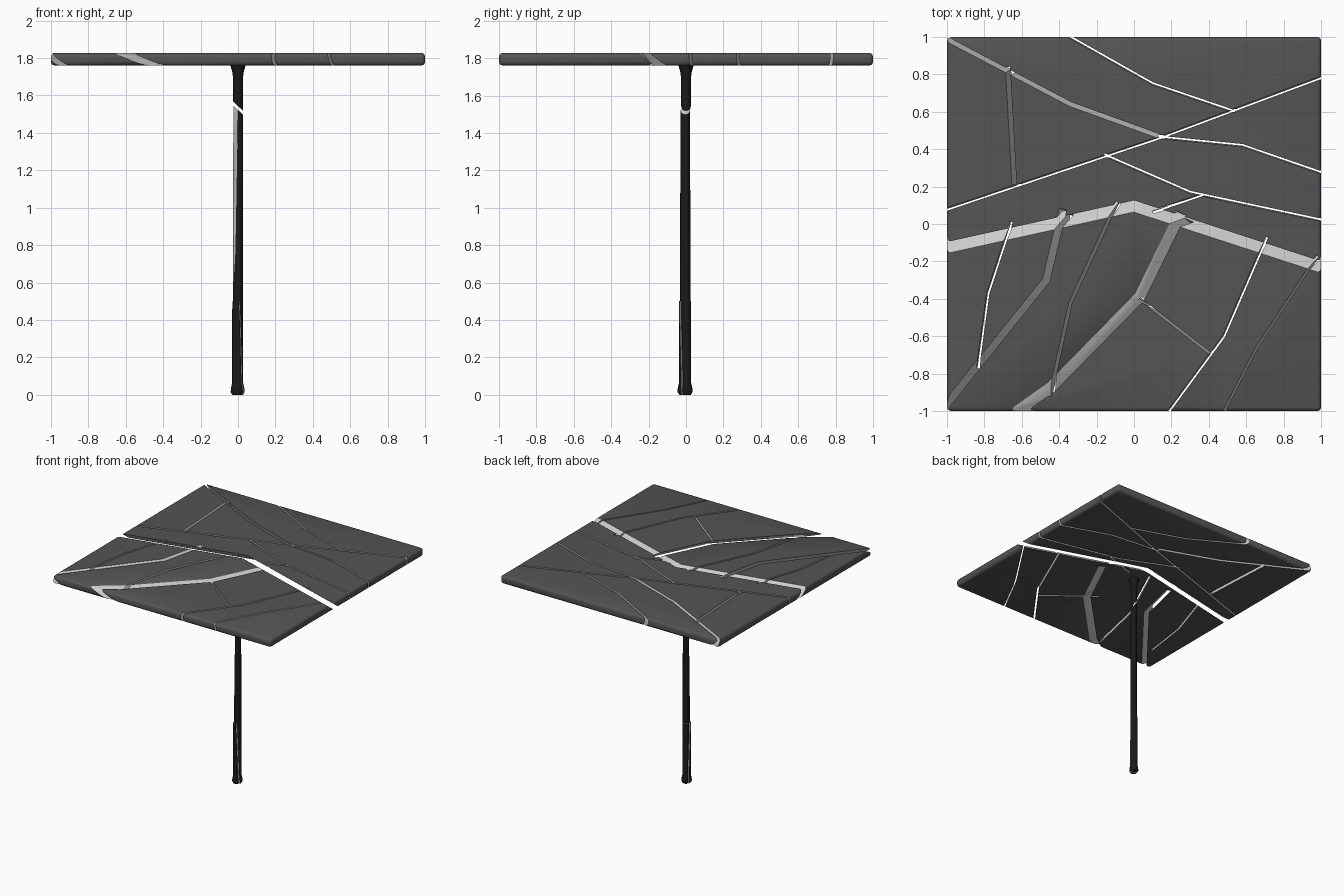
import bpy, bmesh, math
from mathutils import Vector

if "Cube" in bpy.data.objects:
    bpy.data.objects.remove(bpy.data.objects["Cube"])

Z0, Z1 = 1.76, 1.828          # underside and top of the slab


def material(name, v):
    m = bpy.data.materials.new(name)
    m.diffuse_color = (v, v, v, 1)
    m.use_nodes = True
    m.node_tree.nodes["Principled BSDF"].inputs["Base Color"].default_value = m.diffuse_color
    return m


dark = material("dark_surface", 0.09)
black = material("black_post", 0.01)
broken = material("broken_face", 0.6)


def add_object(name, bm, mats):
    bmesh.ops.recalc_face_normals(bm, faces=bm.faces)
    me = bpy.data.meshes.new(name)
    bm.to_mesh(me)
    bm.free()
    for m in mats:
        me.materials.append(m)
    ob = bpy.data.objects.new(name, me)
    bpy.context.collection.objects.link(ob)
    return ob


def smooth(ob):
    bpy.ops.object.select_all(action='DESELECT')
    ob.select_set(True)
    bpy.context.view_layer.objects.active = ob
    bpy.ops.object.shade_smooth_by_angle(angle=math.radians(35))


def skin(bm, rings):
    """Join closed rings of vertices into a capped tube."""
    for a, b in zip(rings, rings[1:]):
        for k in range(len(a)):
            j = (k + 1) % len(a)
            bm.faces.new((a[k], a[j], b[j], b[k]))
    bm.faces.new(rings[0][::-1])
    bm.faces.new(rings[-1])


# Slab: thin square with rounded edges
bm = bmesh.new()
bmesh.ops.create_cube(bm, size=1)
for v in bm.verts:
    v.co = (v.co.x * 2, v.co.y * 2, v.co.z * (Z1 - Z0) + (Z0 + Z1) / 2)
bmesh.ops.bevel(bm, geom=bm.edges[:], offset=0.022, segments=3,
                profile=0.5, affect='EDGES')
slab = add_object("slab", bm, [dark, broken])


# Crack: mitred ribbon along a path, its underside leaning to the left of the path
def crack(pts, width=.015, lean=.006):
    p = [Vector(q) for q in pts]
    chord = (p[-1] - p[0]).normalized()
    lean = Vector((-chord.y, chord.x)) * lean
    bm = bmesh.new()
    rings = []
    for k, q in enumerate(p):
        d0 = (q - p[k - 1]).normalized() if k else (p[1] - q).normalized()
        d1 = (p[k + 1] - q).normalized() if k < len(p) - 1 else d0
        n0 = Vector((-d0.y, d0.x))
        m = (n0 + Vector((-d1.y, d1.x))).normalized()
        m *= width / 2 / max(m.dot(n0), 0.5)
        ring = []
        for side, t in ((1, -0.4), (-1, -0.4), (-1, 1.4), (1, 1.4)):
            c = q + m * side + lean * t
            ring.append(bm.verts.new((c.x, c.y, Z1 - t * (Z1 - Z0))))
        rings.append(ring)
    skin(bm, rings)
    cutter = add_object("crack_cutter", bm, [broken])
    cutter.hide_render = True
    bpy.context.view_layer.objects.active = slab
    mod = slab.modifiers.new("crack", 'BOOLEAN')
    mod.operation = 'DIFFERENCE'
    mod.solver = 'EXACT'
    mod.object = cutter
    mod.material_mode = 'TRANSFER'
    bpy.ops.object.modifier_apply(modifier=mod.name)
    bpy.data.objects.remove(cutter)


# main break across the middle
crack([(-1.15, -.16), (0, .095), (1.15, -.28)], .06, .09)
# back half
crack([(-.36, 1.01), (.1, .75), (.54, .6)])
crack([(1.1, .82), (.15, .465), (-1.1, .045)])
crack([(-1.1, 1.04), (-.34, .64), (.15, .463)], .024, .03)
crack([(.13, .465), (.58, .42), (1.1, .24)])
crack([(-.675, .84), (-.64, .21)], .025, .03)
crack([(-.16, .37), (.3, .17), (1.1, 0)])
crack([(.37, .158), (.1, .065)])
# front half
crack([(-.655, .01), (-.78, -.37), (-.835, -.77)])
crack([(-.38, .08), (-.47, -.3), (-1.08, -1.06)], .04, .07)
crack([(-.09, .12), (-.34, -.42), (-.45, -.92)], .018, .022)
crack([(.25, .06), (.03, -.39), (-.44, -.87), (-.75, -1.09)], .058, .1)
crack([(.03, -.4), (.41, -.695)], .014, .016)
crack([(.71, -.07), (.48, -.6), (.12, -1.09)])
crack([(.98, -.17), (.65, -.67), (.43, -1.1)], .013, .018)
smooth(slab)


# Post: flared foot and head, split into pieces by clipping planes
PROFILE = [(.026, 0), (.035, .014), (.034, .035), (.028, .06),
           (.026, 1.68), (.029, 1.72), (.042, 1.765)]


def post_piece(name, planes, shift=(0, 0, 0)):
    bm = bmesh.new()
    n = 12
    skin(bm, [[bm.verts.new((r * math.cos(math.tau * k / n),
                             r * math.sin(math.tau * k / n), z))
               for k in range(n)] for r, z in PROFILE])
    for co, no in planes:     # keep the side behind each plane
        cut = bmesh.ops.bisect_plane(
            bm, geom=bm.verts[:] + bm.edges[:] + bm.faces[:], dist=1e-6,
            plane_co=co, plane_no=no, clear_outer=True)["geom_cut"]
        edges = [e for e in cut if isinstance(e, bmesh.types.BMEdge) and e.is_boundary]
        if edges:
            bmesh.ops.edgeloop_fill(bm, edges=edges, mat_nr=1)
    bmesh.ops.translate(bm, verts=bm.verts, vec=shift)
    smooth(add_object(name, bm, [black, broken]))


snap = Vector((.7, 0, .75))                   # upper break
up = Vector((0, 0, 1))
shard_co, shard_no = (0, -.01, .25), Vector((-.5, -.85, -.035))
chip_co, chip_no = (-.018, -.013, 1), Vector((-.8, -.6, .012))
post_piece("post_head", [((0, 0, 1.543), -snap)])
post_piece("post_shaft", [((0, 0, 1.522), snap), (up * .5, -up), (chip_co, chip_no)],
           (0, -.004, 0))
post_piece("post_base", [(up * .5, up), (shard_co, shard_no)])
post_piece("post_shard", [(up * .5, up), (shard_co, -shard_no)], (-.004, -.01, 0))
